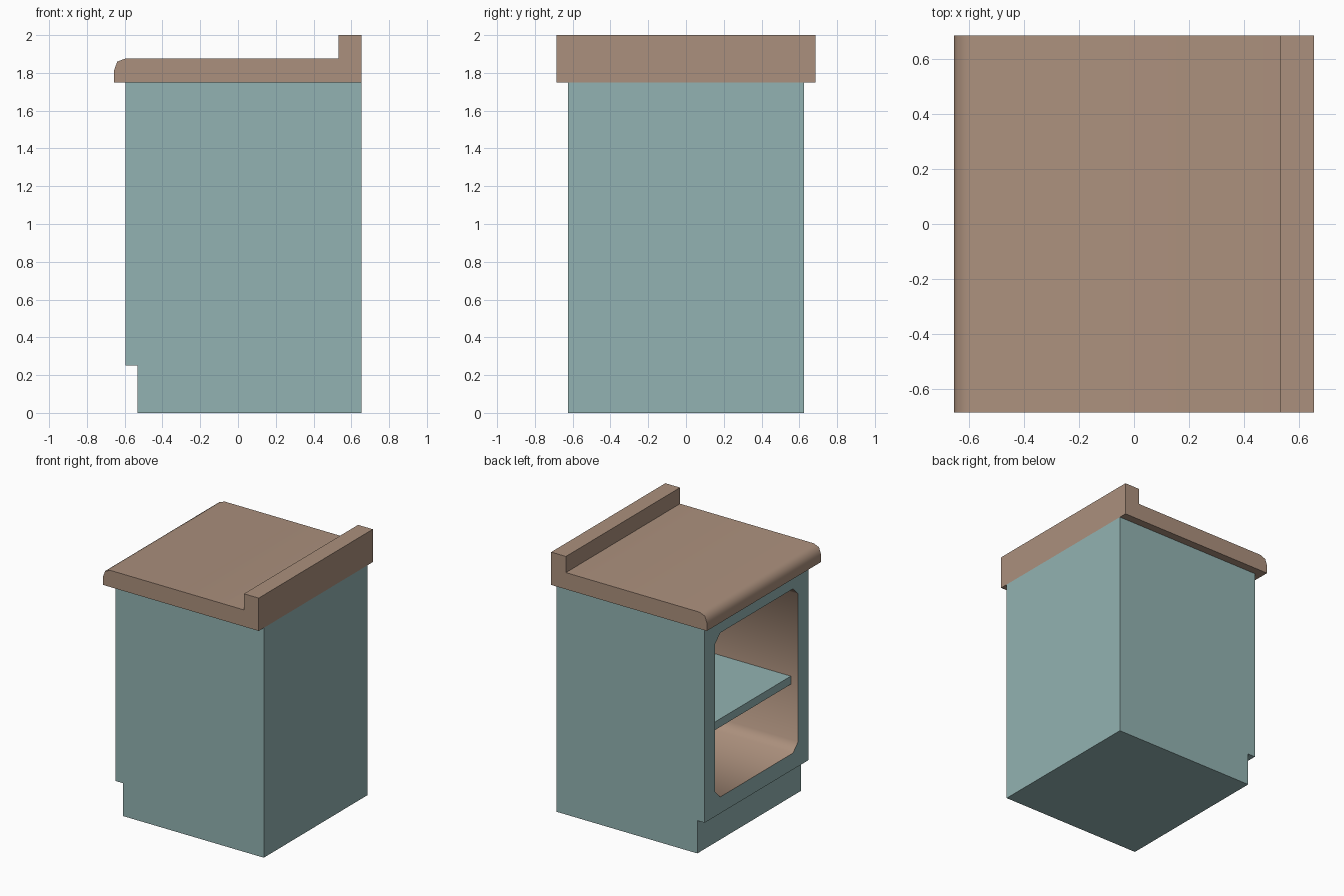
import bpy, bmesh, math
from mathutils import Vector

cube = bpy.data.objects.get("Cube")
if cube:
    bpy.data.objects.remove(cube, do_unlink=True)


def material(name, rgb):
    m = bpy.data.materials.new(name)
    m.use_nodes = True
    m.diffuse_color = (*rgb, 1)
    m.node_tree.nodes["Principled BSDF"].inputs["Base Color"].default_value = (*rgb, 1)
    return m


TEAL = material("teal paint", (0.29, 0.45, 0.445))
WOOD = material("brown wood", (0.41, 0.28, 0.205))


def prism(profile, half_width):
    """Extrude an (x, z) profile along y, centred on y = 0."""
    bm = bmesh.new()
    face = bm.faces.new([bm.verts.new((x, -half_width, z)) for x, z in profile])
    out = bmesh.ops.extrude_face_region(bm, geom=[face], use_keep_orig=True)
    moved = [v for v in out["geom"] if isinstance(v, bmesh.types.BMVert)]
    bmesh.ops.translate(bm, verts=moved, vec=(0, 2 * half_width, 0))
    bmesh.ops.recalc_face_normals(bm, faces=bm.faces)
    return bm


def finish(bm, name, materials, smooth_angle=50):
    mesh = bpy.data.meshes.new(name)
    bm.to_mesh(mesh)
    bm.free()
    for m in materials:
        mesh.materials.append(m)
    obj = bpy.data.objects.new(name, mesh)
    bpy.context.collection.objects.link(obj)
    bpy.ops.object.select_all(action="DESELECT")
    obj.select_set(True)
    bpy.context.view_layer.objects.active = obj
    bpy.ops.object.shade_smooth_by_angle(angle=math.radians(smooth_angle))
    return obj


BACK, FRONT, TOE = 0.655, -0.595, -0.533
FRAME, CHAMFER, DEPTH = 0.125, 0.0625, 1.125

# Cabinet: side profile with a toe recess
bm = prism([(BACK, 0), (BACK, 1.75), (FRONT, 1.75), (FRONT, 0.25), (TOE, 0.25), (TOE, 0)], 0.625)

# Opening: inset the open side, clip its corners and push it inward
bm.faces.ensure_lookup_table()
door = min(bm.faces, key=lambda f: f.calc_center_median().x)
bmesh.ops.inset_region(bm, faces=[door], thickness=FRAME, use_even_offset=True)
bmesh.ops.bevel(bm, geom=list(door.verts), offset=CHAMFER, segments=1,
                affect="VERTICES")
opening = max((f for f in bm.faces if f.calc_center_median().x < FRONT + 0.001),
              key=lambda f: f.calc_area())
out = bmesh.ops.extrude_face_region(bm, geom=[opening])
inner = [v for v in out["geom"] if isinstance(v, bmesh.types.BMVert)]
bmesh.ops.translate(bm, verts=inner, vec=Vector((DEPTH, 0, 0)))
if opening.is_valid:
    bmesh.ops.delete(bm, geom=[opening], context="FACES_ONLY")
bm.normal_update()

# Wood lining: every face that touches the inner end of the opening
inner = set(inner)
for f in bm.faces:
    f.material_index = int(any(v in inner for v in f.verts))
finish(bm, "cabinet", [TEAL, WOOD])

# Shelf, set slightly back from the opening
SHELF_TOP, SHELF_BOTTOM = 0.92, 0.858
bm = prism([(TOE, SHELF_BOTTOM), (FRONT + DEPTH, SHELF_BOTTOM),
            (FRONT + DEPTH, SHELF_TOP), (TOE, SHELF_TOP)], 0.5)
finish(bm, "shelf", [TEAL])

# Countertop with rounded nose and raised backsplash
bm = prism([(-0.656, 1.75), (BACK, 1.75), (BACK, 2), (0.531, 2), (0.531, 1.877),
            (-0.594, 1.877), (-0.64, 1.859), (-0.656, 1.812)], 0.6865)
finish(bm, "countertop", [WOOD])
